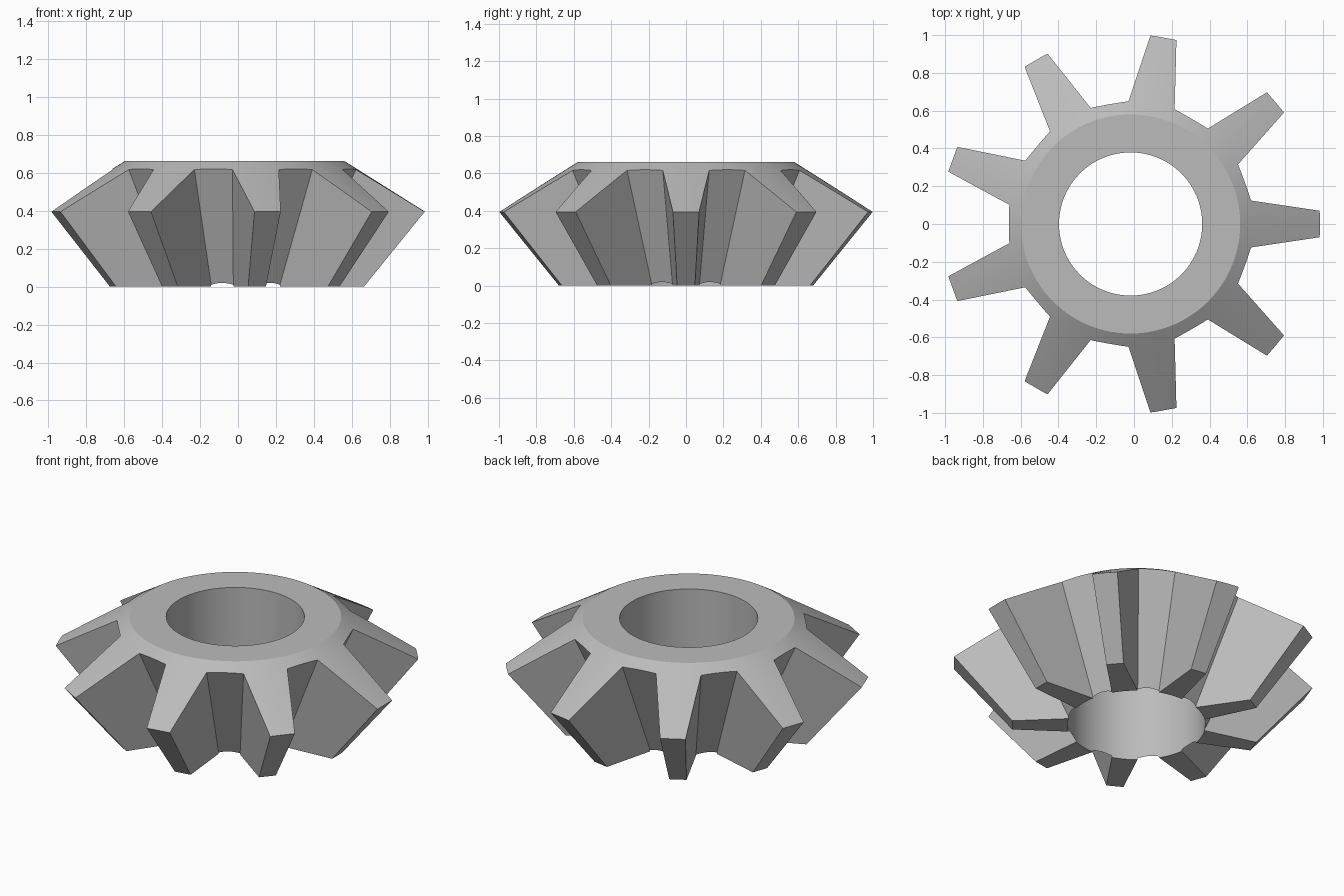
import bpy, bmesh
from math import cos, sin, tau, radians
from mathutils import Matrix, Vector

if "Cube" in bpy.data.objects:
    bpy.data.objects.remove(bpy.data.objects["Cube"], do_unlink=True)

TEETH = 9
OFFSET = Vector((-0.018, 0, 0))   # an odd tooth count leaves the axis off centre
APEX = 0.84                       # depth below ground where all tooth edges meet
TIP_Z, ROOT_Z = 0.395, 0.618
RIM_R, RIM_Z, BORE = 0.58, 0.66, 0.379
TIP_R, TIP_HALF = 1.002, 0.07
ROOT_R, ROOT_ANGLE = 0.651, radians(11)

grey = bpy.data.materials.new("plain grey")
grey.use_nodes = True
grey.diffuse_color = (0.5, 0.5, 0.5, 1)
grey.node_tree.nodes["Principled BSDF"].inputs["Base Color"].default_value = (0.5, 0.5, 0.5, 1)


def make_object(name, bm):
    bmesh.ops.recalc_face_normals(bm, faces=bm.faces)
    mesh = bpy.data.meshes.new(name)
    bm.to_mesh(mesh)
    bm.free()
    mesh.materials.append(grey)
    obj = bpy.data.objects.new(name, mesh)
    bpy.context.collection.objects.link(obj)
    obj.location = OFFSET
    return obj


def bridge(bm, lower, upper):
    n = len(lower)
    for i in range(n):
        j = (i + 1) % n
        bm.faces.new((lower[i], lower[j], upper[j], upper[i]))


# Toothed cone: the cog outline, per unit of height above the apex
root = Vector((cos(ROOT_ANGLE), sin(ROOT_ANGLE), 0)) * ROOT_R / (ROOT_Z + APEX)
tip = Vector((TIP_R, TIP_HALF, 0)) / (TIP_Z + APEX)
flip = Matrix.Diagonal((1, -1, 1))
tooth = [flip @ root, flip @ tip, tip, root]
outline = [Matrix.Rotation(tau * k / TEETH, 3, "Z") @ p for k in range(TEETH) for p in tooth]

bm = bmesh.new()
rings = [[bm.verts.new(p * (z + APEX) + Vector((0, 0, z))) for p in outline] for z in (0, 0.75)]
bridge(bm, *rings)
bm.faces.new(rings[0])
bm.faces.new(rings[1])
gear = make_object("bevel_gear", bm)

# Turned blank: bore, flat rim and sloping outer cone
slope = (RIM_Z - TIP_Z) / (TIP_R - RIM_R)
profile = [(BORE, -0.1), (1.4, -0.1), (1.4, RIM_Z - slope * (1.4 - RIM_R)),
           (RIM_R, RIM_Z), (BORE, RIM_Z)]
SEGMENTS = 144
bm = bmesh.new()
spokes = [[bm.verts.new((r * cos(tau * k / SEGMENTS), r * sin(tau * k / SEGMENTS), z))
           for r, z in profile] for k in range(SEGMENTS)]
for k in range(SEGMENTS):
    bridge(bm, spokes[k], spokes[(k + 1) % SEGMENTS])
blank = make_object("turned_blank", bm)
blank.hide_render = True

# Keep only what lies inside both shapes
mod = gear.modifiers.new("turning", "BOOLEAN")
mod.operation = "INTERSECT"
mod.solver = "EXACT"
mod.object = blank
bpy.ops.object.select_all(action="DESELECT")
gear.select_set(True)
bpy.context.view_layer.objects.active = gear
bpy.ops.object.modifier_apply(modifier=mod.name)
bpy.data.objects.remove(blank, do_unlink=True)
bpy.ops.object.shade_smooth_by_angle(angle=radians(20))
